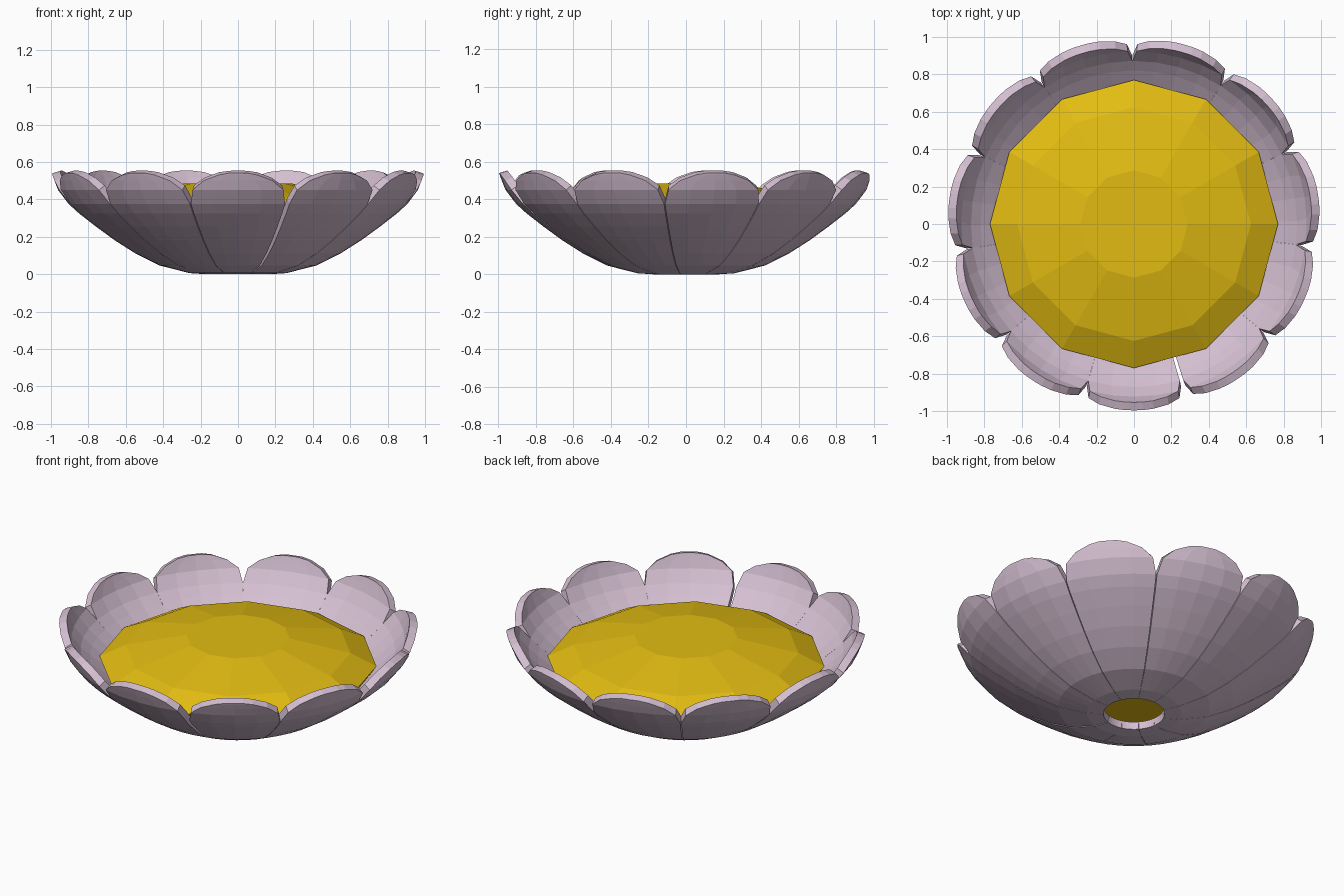
import bpy, bmesh, math
from mathutils import Matrix

if "Cube" in bpy.data.objects:
    bpy.data.objects.remove(bpy.data.objects["Cube"])


def material(name, rgb):
    m = bpy.data.materials.new(name)
    m.diffuse_color = (*rgb, 1.0)
    m.use_nodes = True
    m.node_tree.nodes["Principled BSDF"].inputs["Base Color"].default_value = m.diffuse_color
    return m


def finish(name, bm, mat):
    me = bpy.data.meshes.new(name)
    bm.to_mesh(me)
    bm.free()
    me.materials.append(mat)
    ob = bpy.data.objects.new(name, me)
    bpy.context.collection.objects.link(ob)
    return ob


pink = material("pale_mauve", (0.66, 0.52, 0.64))
yellow = material("golden_yellow", (0.76, 0.50, 0.006))

PETALS = 11
STEP = math.radians(32.62)
HALF = math.radians(16.15)

# Petal rows: radius, height, half width (None = full sector)
rows = [(0.17, 0.0, None), (0.26, 0.006, None), (0.42, 0.047, None),
        (0.55, 0.112, None), (0.66, 0.182, None), (0.76, 0.255, None),
        (0.85, 0.325, None), (0.905, 0.375, None), (0.962, 0.45, 0.243),
        (0.982, 0.50, 0.185), (0.993, 0.53, 0.105), (0.996, 0.54, 0.05)]
COLS = 4


def petal(index):
    bm = bmesh.new()
    grid = []
    for r, z, half in rows:
        a = HALF if half is None else math.asin(half / r)
        line = []
        for c in range(COLS + 1):
            t = a * (2 * c / COLS - 1)
            line.append(bm.verts.new((r * math.sin(t), -r * math.cos(t), z)))
        grid.append(line)
    for lo, hi in zip(grid, grid[1:]):
        for c in range(COLS):
            bm.faces.new((lo[c], lo[c + 1], hi[c + 1], hi[c]))
    # turn clockwise around the flower; the small leftover gap is beside the front petal
    bmesh.ops.rotate(bm, verts=bm.verts, cent=(0, 0, 0),
                     matrix=Matrix.Rotation(-STEP * index, 3, 'Z'))
    ob = finish(f"petal_{index + 1}", bm, pink)
    sol = ob.modifiers.new("thickness", 'SOLIDIFY')
    sol.thickness = 0.045
    sol.offset = -1


for i in range(PETALS):
    petal(i)

# Domed flower centre: twelve-sided revolved profile
profile = [(0.28, 0.075), (0.55, 0.165), (0.72, 0.26), (0.77, 0.335),
           (0.625, 0.41), (0.287, 0.485)]
SIDES = 12
bm = bmesh.new()
rings = [[bm.verts.new((r * math.cos(math.tau * k / SIDES),
                        r * math.sin(math.tau * k / SIDES), z))
          for k in range(SIDES)] for r, z in profile]
for lo, hi in zip(rings, rings[1:]):
    for k in range(SIDES):
        n = (k + 1) % SIDES
        bm.faces.new((lo[k], lo[n], hi[n], hi[k]))
bm.faces.new(rings[0][::-1])
bm.faces.new(rings[-1])
finish("flower_center", bm, yellow)
